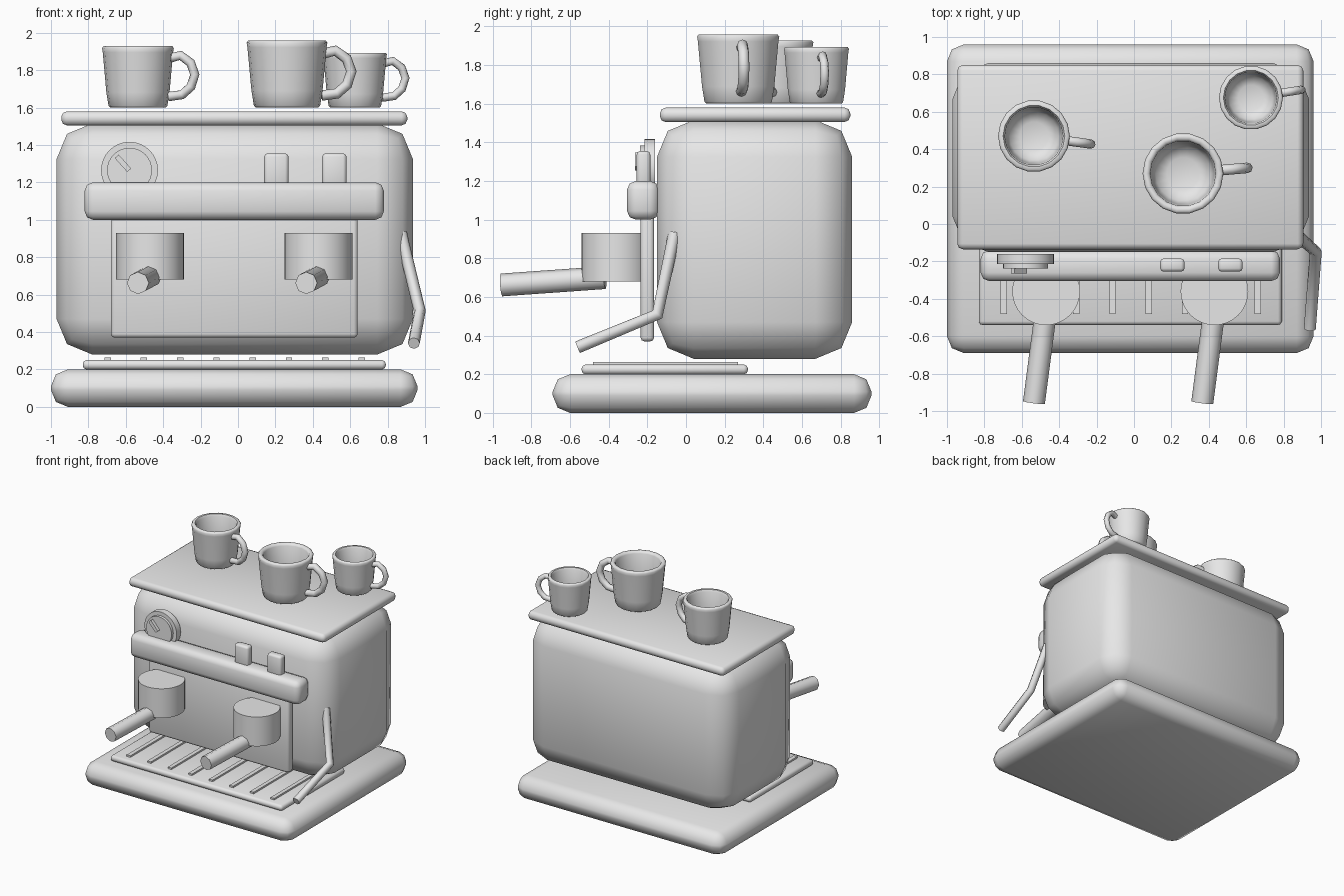
import bpy, bmesh, math
from mathutils import Vector, Matrix

if "Cube" in bpy.data.objects:
    bpy.data.objects.remove(bpy.data.objects["Cube"])

grey = bpy.data.materials.new("light_grey")
grey.use_nodes = True
grey.diffuse_color = (0.8, 0.8, 0.8, 1)
grey.node_tree.nodes["Principled BSDF"].inputs["Base Color"].default_value = (0.8, 0.8, 0.8, 1)


def finish(name, mesh, angle=60):
    """Shade, colour and link a mesh."""
    mesh.name = name
    mesh.materials.clear()
    mesh.materials.append(grey)
    mesh.shade_smooth()
    mesh.set_sharp_from_angle(angle=math.radians(angle))
    obj = bpy.data.objects.new(name, mesh)
    bpy.context.collection.objects.link(obj)
    return obj


def from_bmesh(name, bm, angle=60):
    bmesh.ops.recalc_face_normals(bm, faces=bm.faces)
    mesh = bpy.data.meshes.new(name)
    bm.to_mesh(mesh)
    bm.free()
    return finish(name, mesh, angle)


def box(name, x, y, z, bevel=0.0, turn=0.0):
    """Rounded box given its (low, high) extents, turned about its own y axis."""
    bm = bmesh.new()
    bmesh.ops.create_cube(bm, size=1)
    size = [b - a for a, b in (x, y, z)]
    bmesh.ops.scale(bm, vec=size, verts=bm.verts)
    if bevel:
        bmesh.ops.bevel(bm, geom=bm.edges[:], offset=bevel, segments=2,
                        profile=0.5, affect='EDGES', clamp_overlap=True)
    centre = Vector([(a + b) / 2 for a, b in (x, y, z)])
    bm.transform(Matrix.Translation(centre) @ Matrix.Rotation(turn, 4, 'Y'))
    return from_bmesh(name, bm)


def rod(name, start, end, radius, sides=32):
    """Capped cylinder between two points."""
    start, end = Vector(start), Vector(end)
    axis = end - start
    bm = bmesh.new()
    bmesh.ops.create_cone(bm, cap_ends=True, segments=sides, radius1=radius,
                          radius2=radius, depth=axis.length)
    bm.transform(Matrix.Translation((start + end) / 2)
                 @ axis.to_track_quat('Z', 'Y').to_matrix().to_4x4())
    return from_bmesh(name, bm)


def tube(name, points, radius):
    """Round tube swept along a path."""
    curve = bpy.data.curves.new(name, 'CURVE')
    curve.dimensions = '3D'
    curve.bevel_depth = radius
    curve.bevel_resolution = 2
    curve.use_fill_caps = True
    spline = curve.splines.new('POLY')
    spline.points.add(len(points) - 1)
    for p, co in zip(spline.points, points):
        p.co = (*co, 1)
    helper = bpy.data.objects.new(name + "_path", curve)
    bpy.context.collection.objects.link(helper)
    graph = bpy.context.evaluated_depsgraph_get()
    mesh = bpy.data.meshes.new_from_object(helper.evaluated_get(graph))
    bpy.data.objects.remove(helper)
    return finish(name, mesh)


def lathe(name, profile, centre, sides=18):
    """Spin a (radius, height) profile about z, closing both ends."""
    bm = bmesh.new()
    rings = []
    for r, h in profile:
        rings.append([bm.verts.new((r * math.cos(a), r * math.sin(a), h))
                      for a in (math.tau * i / sides for i in range(sides))])
    for low, high in zip(rings, rings[1:]):
        for i in range(sides):
            j = (i + 1) % sides
            bm.faces.new((low[i], low[j], high[j], high[i]))
    bm.faces.new(rings[0])
    bm.faces.new(rings[-1])
    bm.transform(Matrix.Translation(centre))
    return from_bmesh(name, bm)


# Main housing
box("base", (-1.0, 0.96), (-0.69, 0.96), (0, 0.2), 0.09)
box("body", (-0.97, 0.935), (-0.15, 0.86), (0.28, 1.515), 0.19)
box("cup_shelf", (-0.945, 0.905), (-0.135, 0.85), (1.505, 1.58), 0.03)
box("front_panel", (-0.68, 0.64), (-0.235, -0.165), (0.37, 1.12), 0.02)
box("control_bar", (-0.82, 0.78), (-0.305, -0.14), (1.0, 1.2), 0.045)

# Drip tray with slats
box("drip_tray", (-0.83, 0.79), (-0.54, 0.32), (0.2, 0.25), 0.02)
for i in range(8):
    x = -0.697 + i * 0.194
    box(f"tray_slat_{i + 1}", (x - 0.017, x + 0.017), (-0.48, 0.27), (0.24, 0.264))

# Pressure gauge with pointer
rod("gauge_body", (-0.58, -0.16, 1.265), (-0.58, -0.215, 1.265), 0.152)
rod("gauge_face", (-0.58, -0.2, 1.265), (-0.58, -0.238, 1.265), 0.12)
box("gauge_pointer", (-0.665, -0.565), (-0.265, -0.23), (1.288, 1.316), 0, math.radians(48))

# Switches
for i, x in enumerate((0.14, 0.45)):
    box(f"switch_{i + 1}", (x, x + 0.13), (-0.255, -0.185), (1.15, 1.355), 0.018)

# Brewing heads with handles
for side, x in (("right", -0.47), ("left", 0.43)):
    rod(f"{side}_brew_head", (x, -0.36, 0.68), (x, -0.36, 0.93), 0.181)
    rod(f"{side}_brew_handle", (x - 0.065, -0.955, 0.662), (x + 0.005, -0.42, 0.7), 0.059, 8)

# Steam wand
tube("steam_wand", [(0.872, -0.06, 0.93), (0.885, -0.072, 0.87),
                    (0.972, -0.148, 0.51), (0.94, -0.56, 0.34)], 0.032)

# Cups on the shelf: centre, rim radius, height, handle angle
profile = [(0.77, 0), (0.82, 0.03), (0.88, 0.25), (0.98, 0.9), (1, 0.97), (0.96, 1),
           (0.86, 1), (0.81, 0.95), (0.77, 0.5), (0.68, 0.2), (0.4, 0.13)]
handle = [(0.92, 0.81), (1.2, 0.85), (1.48, 0.73), (1.6, 0.54),
          (1.49, 0.34), (1.24, 0.21), (0.86, 0.18)]
cups = [(-0.535, 0.47, 0.192, 0.328, -8), (0.262, 0.27, 0.216, 0.358, 5),
        (0.625, 0.675, 0.171, 0.293, 9)]
for i, (x, y, r, h, angle) in enumerate(cups):
    lathe(f"cup_{i + 1}", [(a * r, b * h) for a, b in profile], (x, y, 1.6))
    c, s = math.cos(math.radians(angle)), math.sin(math.radians(angle))
    tube(f"cup_handle_{i + 1}",
         [(x + a * r * c, y + a * r * s, 1.6 + b * h) for a, b in handle], r * 0.13)
